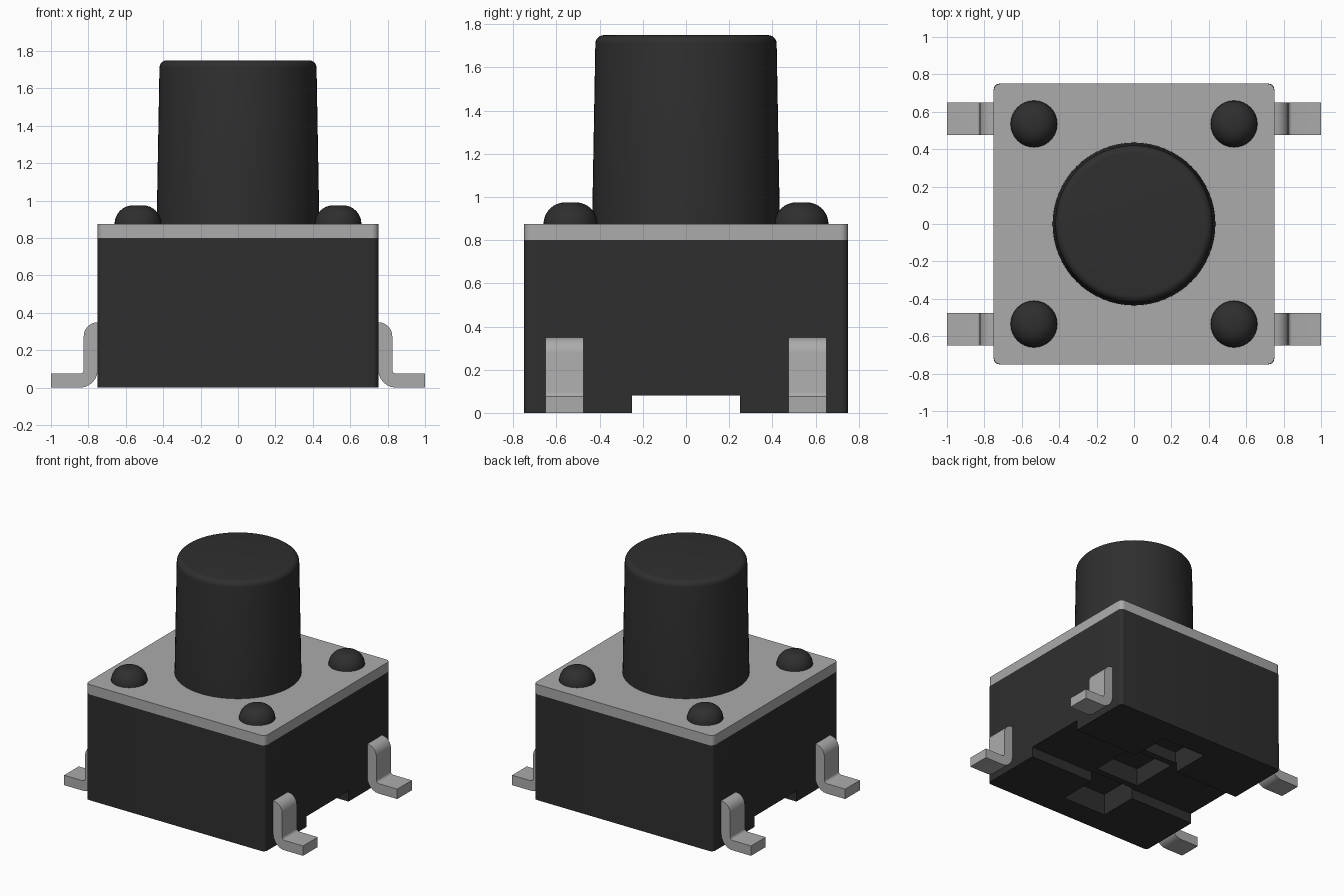
import bpy, bmesh, math
from mathutils import Vector

default = bpy.data.objects.get("Cube")
if default:
    bpy.data.objects.remove(default, do_unlink=True)


def make_material(name, value, rough):
    mat = bpy.data.materials.new(name)
    mat.use_nodes = True
    colour = (value, value, value, 1)
    mat.diffuse_color = colour
    bsdf = mat.node_tree.nodes["Principled BSDF"]
    bsdf.inputs["Base Color"].default_value = colour
    bsdf.inputs["Roughness"].default_value = rough
    return mat


black = make_material("black plastic", 0.028, 0.6)
steel = make_material("grey metal", 0.41, 0.5)


def finish(bm, name, mat):
    bmesh.ops.recalc_face_normals(bm, faces=bm.faces)
    mesh = bpy.data.meshes.new(name)
    bm.to_mesh(mesh)
    bm.free()
    obj = bpy.data.objects.new(name, mesh)
    bpy.context.collection.objects.link(obj)
    mesh.materials.append(mat)
    return obj


def activate(obj):
    bpy.ops.object.select_all(action='DESELECT')
    obj.select_set(True)
    bpy.context.view_layer.objects.active = obj


def smooth(obj):
    activate(obj)
    bpy.ops.object.shade_smooth_by_angle(angle=math.radians(35))


def box(name, low, high, mat, radius=0):
    """Box between two corners, with optional rounded upright edges."""
    low, high = Vector(low), Vector(high)
    bm = bmesh.new()
    bmesh.ops.create_cube(bm, size=1)
    for v in bm.verts:
        v.co = (low + high) / 2 + v.co * (high - low)
    if radius:
        upright = [e for e in bm.edges
                   if abs(e.verts[0].co.z - e.verts[1].co.z) > 0.01]
        bmesh.ops.bevel(bm, geom=upright, offset=radius, segments=5,
                        profile=0.5, affect='EDGES')
    return finish(bm, name, mat)


def arc(cx, cz, r, start, end, steps=6):
    """Points along an arc, angles in degrees."""
    angles = [math.radians(start + (end - start) * i / steps) for i in range(steps + 1)]
    return [(cx + r * math.cos(a), cz + r * math.sin(a)) for a in angles]


def lathe(name, profile, centre, mat, sides):
    """Solid of revolution: profile of (radius, z) ending on the axis."""
    bm = bmesh.new()
    verts = [bm.verts.new((r, 0, z)) for r, z in profile]
    edges = [bm.edges.new(pair) for pair in zip(verts, verts[1:])]
    bmesh.ops.spin(bm, geom=verts + edges, cent=(0, 0, 0), axis=(0, 0, 1),
                   angle=math.tau, steps=sides)
    bmesh.ops.remove_doubles(bm, verts=bm.verts, dist=0.0005)
    bmesh.ops.translate(bm, verts=bm.verts, vec=(*centre, 0))
    obj = finish(bm, name, mat)
    smooth(obj)


# Housing with a channel and three pockets in its underside
body = box("housing", (-0.75, -0.75, 0), (0.75, 0.75, 0.8), black, 0.03)
cuts = [((-1, -0.25, -0.1), (1, 0.25, 0.08)),
        ((-0.19, -0.19, -0.1), (0.19, 0.19, 0.22))]
for s in (-1, 1):
    ys = sorted((s * 0.24, s * 0.56))
    cuts.append(((-0.19, ys[0], -0.1), (0.19, ys[1], 0.17)))
for low, high in cuts:
    cutter = box("cutter", low, high, black)
    cutter.hide_render = True
    activate(body)
    mod = body.modifiers.new("cut", 'BOOLEAN')
    mod.operation = 'DIFFERENCE'
    mod.solver = 'EXACT'
    mod.object = cutter
    bpy.ops.object.modifier_apply(modifier=mod.name)
    bpy.data.objects.remove(cutter, do_unlink=True)
smooth(body)

# Metal cover
smooth(box("cover_plate", (-0.75, -0.75, 0.8), (0.75, 0.75, 0.875), steel, 0.035))

# Tapered plunger with a rounded rim
lathe("plunger", [(0, 0.86), (0.435, 0.86), (0.435, 0.875)]
      + arc(0.38, 1.71, 0.04, 0, 90) + [(0, 1.75)], (0, 0), black, 64)

# Four rivet heads
for x in (-1, 1):
    for y in (-1, 1):
        lathe("rivet_head", [(0, 0.86), (0.125, 0.86)]
              + arc(0.025, 0.875, 0.1, 0, 90, 8) + [(0, 0.975)],
              (x * 0.535, y * 0.535), black, 32)

# Bent terminals: outline in x and z, extruded along y
outline = ([(0.73, 0.35)] + arc(0.75, 0.275, 0.075, 90, 0)
           + arc(0.845, 0.095, 0.02, 180, 270, 4)
           + [(1, 0.075), (1, 0)] + arc(0.845, 0.095, 0.095, 270, 180)
           + [(0.75, 0.27), (0.73, 0.27)])
for x in (-1, 1):
    for y in (-1, 1):
        bm = bmesh.new()
        face = bm.faces.new([bm.verts.new((x * px, y * 0.5625 - 0.0875, pz))
                             for px, pz in outline])
        new = bmesh.ops.extrude_face_region(bm, geom=[face])["geom"]
        bmesh.ops.translate(bm, vec=(0, 0.175, 0),
                            verts=[g for g in new if isinstance(g, bmesh.types.BMVert)])
        smooth(finish(bm, "terminal", steel))
